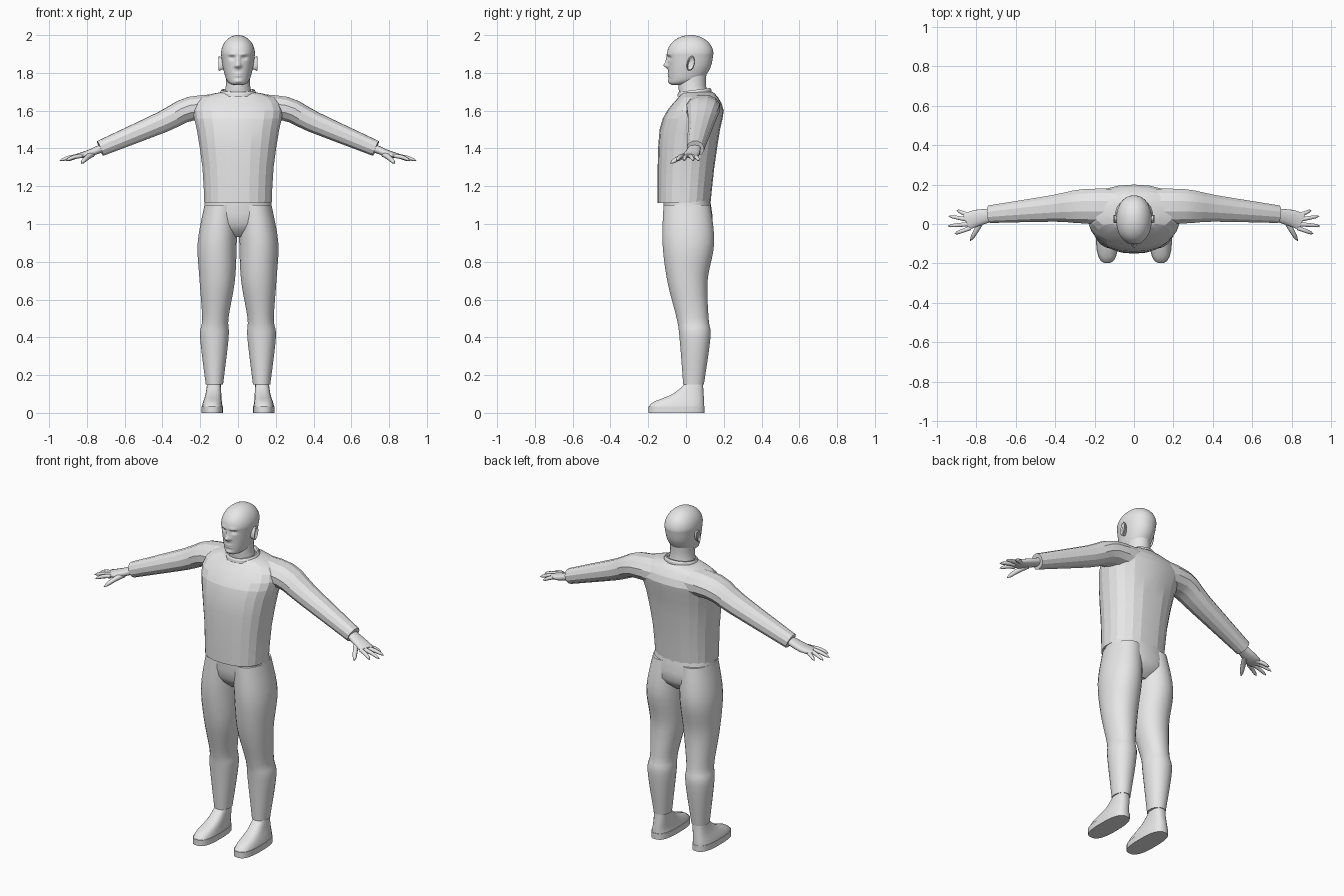
import bpy, bmesh, math
from mathutils import Vector

if "Cube" in bpy.data.objects:
    bpy.data.objects.remove(bpy.data.objects["Cube"])

grey = bpy.data.materials.new("plain grey")
grey.use_nodes = True
grey.diffuse_color = (.8, .8, .8, 1)
grey.node_tree.nodes["Principled BSDF"].inputs["Base Color"].default_value = grey.diffuse_color


def signed_power(value, exponent):
    return math.copysign(abs(value) ** (2 / exponent), value)


def oval(center, u, v, sides, exponent=2):
    """Superellipse ring around center, spanned by the half-axes u and v."""
    angles = [math.tau * (i + .5) / sides for i in range(sides)]
    return [Vector(center) + u * signed_power(math.cos(a), exponent)
            + v * signed_power(math.sin(a), exponent) for a in angles]


def level(z, half, front, back, x=0):
    """One horizontal cross-section of a body part."""
    return (z, half, front, back, x)


def node(x, y, z, width, thick):
    """One cross-section of a limb that follows a path."""
    return (x, y, z, width, thick)


def blend(keys, steps):
    """Catmull-Rom interpolation between cross-sections."""
    result = []
    last = len(keys) - 1
    for i in range(last):
        around = [keys[min(max(j, 0), last)] for j in range(i - 1, i + 3)]
        for step in range(steps):
            t = step / steps
            result.append([b + t / 2 * (c - a + t * (2 * a - 5 * b + 4 * c - d
                                                     + t * (3 * (b - c) + d - a)))
                           for a, b, c, d in zip(*around)])
    return result + [keys[-1]]


def stack(levels, sides, exponent=2):
    """Rings for horizontal cross-sections."""
    return [oval((x, (front + back) / 2, z), Vector((half, 0, 0)),
                 Vector((0, (back - front) / 2, 0)), sides, exponent)
            for z, half, front, back, x in levels]


def tube(nodes, sides, exponent=2):
    """Rings for cross-sections square to their path."""
    points = [Vector(n[:3]) for n in nodes]
    rings = []
    for i, (*_, width, thick) in enumerate(nodes):
        along = (points[min(i + 1, len(points) - 1)] - points[max(i - 1, 0)]).normalized()
        across = Vector((0, 0, 1)).cross(along).normalized()
        rings.append(oval(points[i], across * width, along.cross(across) * thick, sides, exponent))
    return rings


def loft(name, rings, smooth, flip=1):
    """Skin a list of equal rings and cap both ends."""
    bm = bmesh.new()
    rows = [[bm.verts.new((p.x * flip, p.y, p.z)) for p in ring] for ring in rings]
    for low, high in zip(rows, rows[1:]):
        for i in range(len(low)):
            bm.faces.new((low[i - 1], low[i], high[i], high[i - 1]))
    bm.faces.new(rows[0])
    bm.faces.new(rows[-1])
    bmesh.ops.recalc_face_normals(bm, faces=bm.faces)
    mesh = bpy.data.meshes.new(name)
    bm.to_mesh(mesh)
    bm.free()
    mesh.materials.append(grey)
    part = bpy.data.objects.new(name, mesh)
    bpy.context.collection.objects.link(part)
    bpy.ops.object.select_all(action="DESELECT")
    part.select_set(True)
    bpy.context.view_layer.objects.active = part
    bpy.ops.object.shade_smooth_by_angle(angle=math.radians(smooth))


def pair(name, rings, smooth):
    loft("left_" + name, rings, smooth)
    loft("right_" + name, rings, smooth, flip=-1)


# Shirt body, from hem to collar
shirt = [level(z=1.11, half=.18, front=-.15, back=.13),
         level(z=1.3, half=.19, front=-.15, back=.15),
         level(z=1.5, half=.22, front=-.14, back=.18),
         level(z=1.6, half=.24, front=-.1, back=.2),
         level(z=1.67, half=.2, front=-.04, back=.17),
         level(z=1.7, half=.08, front=-.02, back=.14)]
loft("shirt_body", stack(blend(shirt, steps=2), sides=22, exponent=2.3), smooth=12)

# Collar: a rounded band, higher at the nape
band = []
for i in range(6):
    turn = math.pi * i / 5
    grow = .012 * math.cos(turn)
    band.append(level(1.68 + .025 * math.sin(turn), .085 + grow, -.035 - grow, .125 + grow))
collar = stack(band, sides=20)
for ring in collar:
    for point in ring:
        point.z += point.y / 8
loft("collar", collar, smooth=20)

# Sleeves
sleeve = [node(x=.05, y=.09, z=1.61, width=.09, thick=.08),
          node(x=.25, y=.09, z=1.61, width=.09, thick=.066),
          node(x=.4, y=.08, z=1.54, width=.07, thick=.058),
          node(x=.73, y=.05, z=1.4, width=.046, thick=.043)]
pair("sleeve", tube(blend(sleeve, steps=3), sides=12, exponent=2.2), smooth=15)

# Hands: palm, fingers and thumb
palm = [node(x=.7, y=.05, z=1.41, width=.03, thick=.022),
        node(x=.8, y=.03, z=1.37, width=.043, thick=.018),
        node(x=.85, y=.01, z=1.36, width=.042, thick=.011)]
pair("palm", tube(blend(palm, steps=3), sides=14, exponent=2.4), smooth=50)


def finger(name, base, tip, radius):
    nodes = []
    for i in range(8):
        t = i / 7
        bend = Vector((0, 0, .006 * math.sin(math.pi * t)))
        thick = radius * (math.sqrt(1 - t ** 5) * (1 - t / 5) + .1)
        nodes.append(node(*(base.lerp(tip, t) + bend), thick, thick))
    pair(name, tube(nodes, sides=8), smooth=50)


finger_tips = {"index": (.91, -.05), "middle": (.945, -.01), "ring": (.94, .04), "little": (.9, .07)}
for i, (name, (x, y)) in enumerate(finger_tips.items()):
    finger(name + "_finger", Vector((.83, .02 * i - .02, 1.36)), Vector((x, y, 1.335)), radius=.011)
finger("thumb", Vector((.77, .02, 1.37)), Vector((.83, -.085, 1.32)), radius=.014)

# Trousers: hips and legs
hips = [level(z=.93, half=.06, front=-.05, back=.08),
        level(z=1, half=.18, front=-.11, back=.14),
        level(z=1.15, half=.17, front=-.12, back=.125)]
loft("trouser_hips", stack(blend(hips, steps=3), sides=32, exponent=2.3), smooth=30)
leg = [level(x=.09, z=1.1, half=.088, front=-.12, back=.13),
       level(x=.11, z=.9, half=.104, front=-.125, back=.15),
       level(x=.11, z=.7, half=.094, front=-.1, back=.115),
       level(x=.12, z=.5, half=.07, front=-.05, back=.12),
       level(x=.125, z=.4, half=.076, front=-.035, back=.13),
       level(x=.125, z=.15, half=.046, front=-.015, back=.095)]
pair("trouser_leg", stack(blend(leg, steps=5), sides=28, exponent=2.1), smooth=25)

# Shoes: flat sole, then an upper that slopes back to the ankle
sole = [level(x=.136, z=z, half=.058, front=-.2, back=.1) for z in (0, .035)]
pair("shoe_sole", stack(sole, sides=20, exponent=2.7), smooth=35)
upper = [level(x=.136, z=.035, half=.055, front=-.197, back=.098),
         level(x=.135, z=.06, half=.05, front=-.17, back=.097),
         level(x=.13, z=.1, half=.042, front=-.07, back=.094),
         level(x=.127, z=.16, half=.036, front=0, back=.09)]
pair("shoe_upper", stack(blend(upper, steps=2), sides=20, exponent=2.7), smooth=35)

# Neck
neck = [level(z=1.65, half=.085, front=-.03, back=.125),
        level(z=1.73, half=.065, front=-.04, back=.107),
        level(z=1.82, half=.062, front=-.03, back=.11)]
loft("neck", stack(blend(neck, steps=4), sides=32), smooth=60)

# Head: jaw and cheeks below, an egg-shaped cranium above
jaw = [level(z=1.737, half=.025, front=-.075, back=-.02),
       level(z=1.745, half=.046, front=-.087, back=.03),
       level(z=1.77, half=.064, front=-.091, back=.09),
       level(z=1.83, half=.08, front=-.095, back=.13),
       level(z=1.9, half=.09, front=-.1, back=.145)]
cranium = []
for i in range(1, 20):
    rise = math.pi / 2 * i / 20
    spread = math.cos(rise)
    cranium.append(level(1.9 + .1 * math.sin(rise), .09 * spread,
                         .025 - .125 * spread, .025 + .12 * spread))
head = stack(blend(jaw, steps=14) + cranium, sides=72, exponent=2.15)


def push(x, z, wide, tall, amount):
    """Raise or sink a soft spot on both sides of the face."""
    for ring in head:
        for point in ring:
            if point.y < 0:
                reach = ((abs(point.x) - x) / wide) ** 2 + ((point.z - z) / tall) ** 2
                point.y -= amount * math.exp(-reach)


push(x=0, z=1.84, wide=.012, tall=.015, amount=.024)      # nose tip
push(x=0, z=1.868, wide=.009, tall=.02, amount=.012)      # nose bridge
push(x=.013, z=1.836, wide=.007, tall=.008, amount=.008)  # nostrils
push(x=.03, z=1.898, wide=.02, tall=.008, amount=.006)    # brows
push(x=.032, z=1.88, wide=.015, tall=.01, amount=-.011)   # eye sockets
push(x=0, z=1.79, wide=.022, tall=.01, amount=.007)       # lips
push(x=0, z=1.79, wide=.024, tall=.003, amount=-.006)     # mouth line
push(x=0, z=1.756, wide=.02, tall=.01, amount=.007)       # chin
loft("head", head, smooth=60)

# Eyes
eye = []
for i in range(1, 10):
    turn = math.pi * i / 10
    size = .012 * math.sin(turn)
    eye.append(level(1.88 - .012 * math.cos(turn), size, -.07 - size, -.07 + size, x=.032))
pair("eye", stack(eye, sides=16), smooth=60)

# Ears: a rim that flares outwards around a hollow
ear_rings = []
for x, size in ((.07, .03), (.09, .035), (.1, .04), (.104, .034), (.096, .022)):
    ear_rings.append(oval((x, x / 4, 1.85), Vector((0, size / 2, 0)), Vector((0, .006, size)), 16))
pair("ear", ear_rings, smooth=50)
